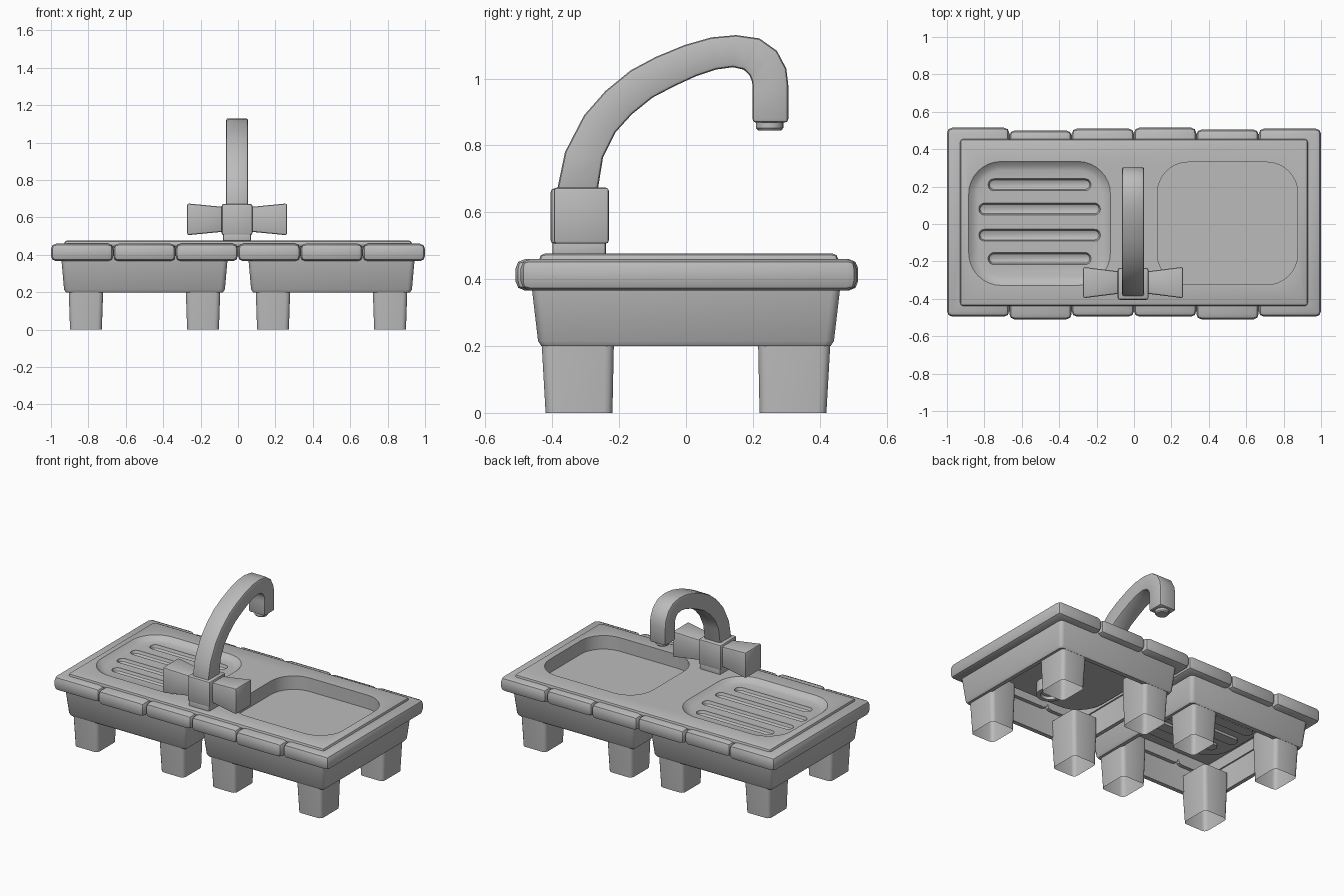
import bpy, bmesh, math
from mathutils import Vector

if "Cube" in bpy.data.objects:
    bpy.data.objects.remove(bpy.data.objects["Cube"])

grey = bpy.data.materials.new("plain grey")
grey.use_nodes = True
colour = (0.5, 0.5, 0.5, 1)
grey.diffuse_color = colour
grey.node_tree.nodes["Principled BSDF"].inputs["Base Color"].default_value = colour


def ring(cx, cy, w, d, z, r=0.0, seg=8):
    """Horizontal rectangle, with rounded corners if r > 0."""
    if r == 0:
        signs = ((1, 1), (-1, 1), (-1, -1), (1, -1))
        return [Vector((cx + a * w / 2, cy + b * d / 2, z)) for a, b in signs]
    pts = []
    for q, (a, b) in enumerate(((1, 1), (-1, 1), (-1, -1), (1, -1))):
        for i in range(seg + 1):
            t = (q + i / seg) * math.pi / 2
            pts.append(Vector((cx + a * (w / 2 - r) + r * math.cos(t),
                               cy + b * (d / 2 - r) + r * math.sin(t), z)))
    return pts


def loft(name, rings, start=True, end=True):
    """Skin a list of equal rings into an object."""
    bm = bmesh.new()
    loops = [[bm.verts.new(p) for p in r] for r in rings]
    for a, b in zip(loops, loops[1:]):
        for i in range(len(a)):
            j = (i + 1) % len(a)
            bm.faces.new((a[i], a[j], b[j], b[i]))
    if start:
        bm.faces.new(loops[0][::-1])
    if end:
        bm.faces.new(loops[-1])
    bmesh.ops.recalc_face_normals(bm, faces=bm.faces)
    mesh = bpy.data.meshes.new(name)
    bm.to_mesh(mesh)
    bm.free()
    mesh.materials.append(grey)
    obj = bpy.data.objects.new(name, mesh)
    bpy.context.collection.objects.link(obj)
    return obj


def select(obj):
    bpy.ops.object.select_all(action="DESELECT")
    obj.select_set(True)
    bpy.context.view_layer.objects.active = obj


def bevel(obj, width, segments=2):
    select(obj)
    mod = obj.modifiers.new("bevel", "BEVEL")
    mod.width, mod.segments = width, segments
    mod.limit_method, mod.angle_limit = "ANGLE", math.radians(40)
    bpy.ops.object.modifier_apply(modifier=mod.name)
    return obj


def combine(obj, tool, operation, keep=False):
    select(obj)
    mod = obj.modifiers.new("boolean", "BOOLEAN")
    mod.operation, mod.solver, mod.object = operation, "EXACT", tool
    bpy.ops.object.modifier_apply(modifier=mod.name)
    if not keep:
        bpy.data.objects.remove(tool)


def smooth(obj, degrees=35):
    select(obj)
    bpy.ops.object.shade_smooth_by_angle(angle=math.radians(degrees))


# Counter planks, opened above each base frame
openings = [loft("opening_cutter", [ring(s * 0.5, 0, 0.79, 0.78, z) for z in (0.2, 0.7)])
            for s in (-1, 1)]
fronts = (-0.495, -0.51, -0.495, -0.495, -0.51, -0.495)
backs = (0.515, 0.5, 0.51, 0.515, 0.505, 0.51)
for i, (front, back) in enumerate(zip(fronts, backs)):
    x, y, d = (i - 2.5) / 3, (front + back) / 2, back - front
    plank = loft(f"counter_plank_{i + 1}", [ring(x, y, 0.333, d, z) for z in (0.366, 0.46)])
    bevel(plank, 0.028)
    for cutter in openings:
        combine(plank, cutter, "DIFFERENCE", keep=True)
    smooth(plank)
for cutter in openings:
    bpy.data.objects.remove(cutter)

# Sink top with a shallow basin and a draining board
sink = bevel(loft("sink_top", [ring(0, 0.008, 1.86, 0.895, z) for z in (0.44, 0.477)]), 0.018)
combine(sink, loft("basin_shell", [ring(0.5, 0.003, 0.775, 0.68, z, 0.177)
                                   for z in (0.374, 0.455)]), "UNION")
combine(sink, loft("drainer_shell", [ring(-0.505, 0.003, 0.74, 0.645, z, 0.165)
                                     for z in (0.43, 0.455)]), "UNION")
grooves = ((0.21, 0.55), (0.08, 0.65), (-0.06, 0.65), (-0.185, 0.55))
for y, length in grooves:
    combine(sink, loft("groove_shell", [ring(-0.505, y, length, 0.07, z, 0.034)
                                        for z in (0.414, 0.436)]), "UNION")
combine(sink, loft("basin_cutter", [ring(0.5, 0.003, 0.75, 0.655, z, 0.165)
                                    for z in (0.388, 0.5)]), "DIFFERENCE")
combine(sink, loft("drainer_cutter", [ring(-0.505, 0.003, 0.66, 0.565, 0.449, 0.125),
                                      ring(-0.505, 0.003, 0.71, 0.615, 0.456, 0.15),
                                      ring(-0.505, 0.003, 0.76, 0.665, 0.478, 0.175),
                                      ring(-0.505, 0.003, 0.76, 0.665, 0.5, 0.175)]), "DIFFERENCE")
for y, length in grooves:
    combine(sink, loft("groove_cutter", [ring(-0.505, y, length - 0.04, 0.024, 0.426, 0.011),
                                         ring(-0.505, y, length - 0.015, 0.049, 0.432, 0.024),
                                         ring(-0.505, y, length, 0.064, 0.447, 0.031),
                                         ring(-0.505, y, length, 0.064, 0.46, 0.031)]),
            "DIFFERENCE")
smooth(sink)

# Drain fitting under the basin
smooth(loft("drain_ring", [ring(0.5, -0.17, w, w, z, w / 2 - 0.001) for w, z in
                           ((0.16, 0.378), (0.16, 0.3), (0.11, 0.3), (0.11, 0.32))],
            start=False))

# Two base frames, each on four tapered legs
for side, s in (("right", -1), ("left", 1)):
    frame = loft(f"{side}_base_frame", [ring(s * 0.5, 0, 0.89, 0.925, 0.385, 0.025, 3),
                                        ring(s * 0.5, 0, 0.86, 0.885, 0.215, 0.025, 3),
                                        ring(s * 0.5, 0, 0.84, 0.865, 0.2, 0.02, 3),
                                        ring(s * 0.5, 0, 0.79, 0.81, 0.2, 0.015, 3),
                                        ring(s * 0.5, 0, 0.81, 0.83, 0.385, 0.015, 3)],
                 start=False, end=False)
    smooth(frame)
    for a in (-1, 1):
        for b, place in ((-1, "front"), (1, "back")):
            end = "outer" if a == s else "inner"
            x, y = s * 0.5 + a * 0.313, b * 0.324
            leg = loft(f"{side}_{place}_{end}_leg",
                       [ring(x, y - b * 0.004, 0.17, 0.2, 0, 0.025, 3),
                        ring(x, y, 0.185, 0.217, 0.22, 0.025, 3),
                        ring(x, y, 0.185, 0.217, 0.31, 0.025, 3)], start=False)
            smooth(leg)

# Tap body
neck = loft("tap_neck", [ring(-0.005, -0.32, 0.15, 0.16, z) for z in (0.46, 0.52)])
smooth(bevel(neck, 0.008))
body = loft("tap_body", [ring(-0.005, -0.32, 0.165, 0.17, z) for z in (0.505, 0.672)])
smooth(bevel(body, 0.012))

# Curved spout from its outer and inner edge
outer = ((-0.387, 0.66), (-0.362, 0.78), (-0.305, 0.89), (-0.241, 0.963), (-0.165, 1.025),
         (-0.09, 1.065), (-0.005, 1.1), (0.075, 1.123), (0.15, 1.13), (0.22, 1.12),
         (0.272, 1.083), (0.3, 1.03), (0.306, 0.98), (0.306, 0.868))
inner = ((-0.265, 0.66), (-0.248, 0.765), (-0.21, 0.84), (-0.162, 0.893), (-0.1, 0.943),
         (-0.035, 0.977), (0.03, 1.007), (0.09, 1.027), (0.14, 1.034), (0.172, 1.027),
         (0.19, 1.01), (0.198, 0.99), (0.199, 0.96), (0.199, 0.868))
sections = [[Vector((-0.064, *o)), Vector((0.054, *o)), Vector((0.054, *i)), Vector((-0.064, *i))]
            for o, i in zip(outer, inner)]
smooth(bevel(loft("tap_spout", sections), 0.011))
nozzle = loft("spout_nozzle", [ring(-0.005, 0.25, w, w, z, w / 2 - 0.001) for w, z in
                               ((0.07, 0.845), (0.082, 0.852), (0.082, 0.88))])
smooth(nozzle)

# Flared tap handles
for side, s in (("right", -1), ("left", 1)):
    rings = []
    for x, depth, height in ((0.06, 0.115, 0.13), (0.267, 0.167, 0.17)):
        rings.append([Vector((-0.005 + s * x, p.x, p.y))
                      for p in ring(-0.313, 0.59, depth, height, 0)])
    smooth(bevel(loft(f"{side}_tap_handle", rings), 0.01))
